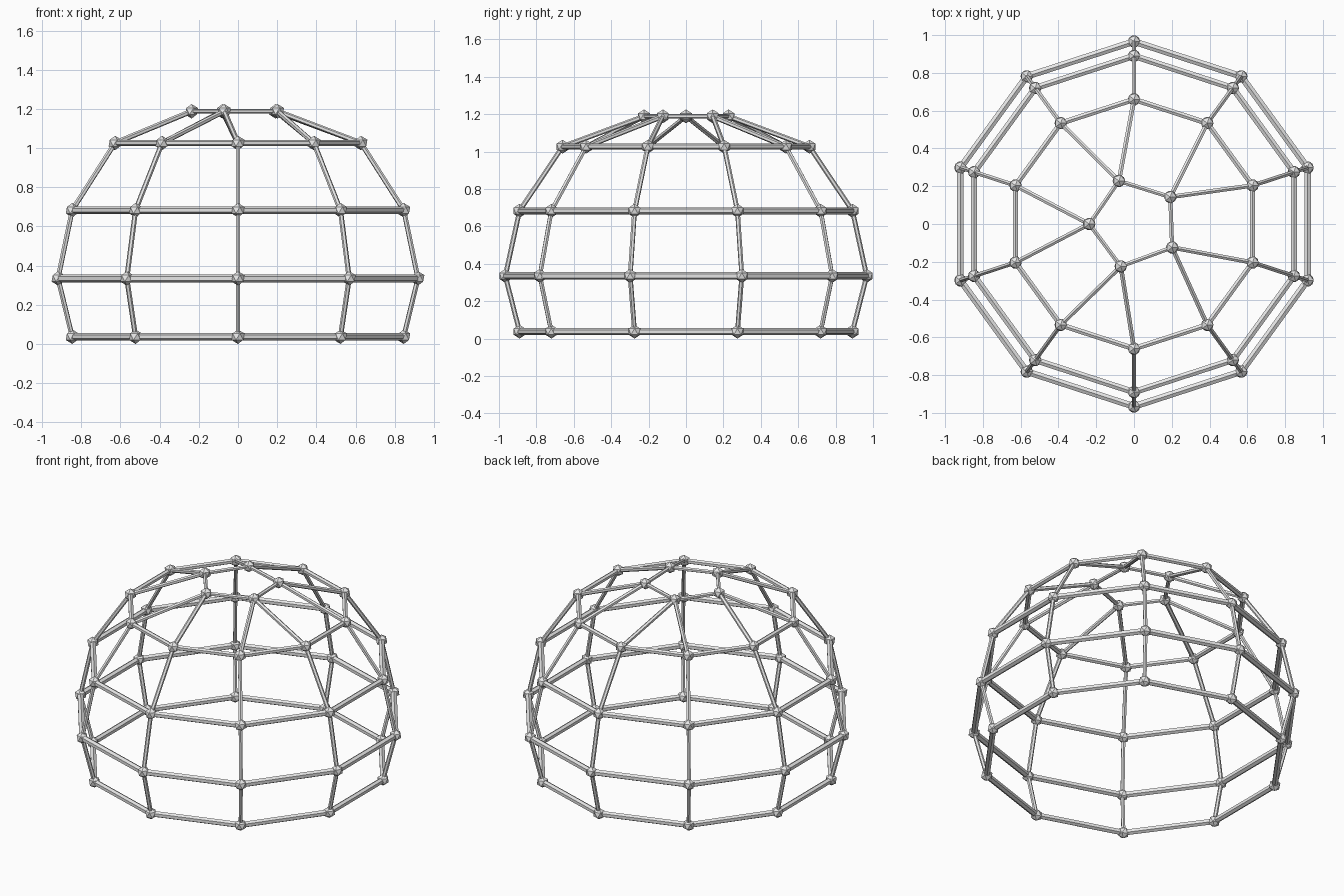
import bpy, bmesh, math
from mathutils import Vector, Matrix

if "Cube" in bpy.data.objects:
    bpy.data.objects.remove(bpy.data.objects["Cube"])

metal = bpy.data.materials.new("light grey metal")
metal.diffuse_color = (0.8, 0.8, 0.8, 1)
metal.use_nodes = True
metal.node_tree.nodes["Principled BSDF"].inputs["Base Color"].default_value = metal.diffuse_color


def finish(name, bm):
    mesh = bpy.data.meshes.new(name)
    bm.to_mesh(mesh)
    bm.free()
    mesh.materials.append(metal)
    obj = bpy.data.objects.new(name, mesh)
    bpy.context.collection.objects.link(obj)


def struts(name, pairs, radius):
    """Hexagonal bars between pairs of points."""
    bm = bmesh.new()
    for a, b in pairs:
        d = b - a
        m = Matrix.Translation((a + b) / 2) @ d.to_track_quat('Z', 'Y').to_matrix().to_4x4()
        bmesh.ops.create_cone(bm, cap_ends=True, segments=6, radius1=radius,
                              radius2=radius, depth=d.length, matrix=m)
    finish(name, bm)


def loop_pairs(pts):
    return [(p, pts[(i + 1) % len(pts)]) for i, p in enumerate(pts)]


# ten-sided rings: radius, height, strut radius
levels = [("base_ring", 0.89, 0.037, 0.019), ("widest_ring", 0.966, 0.335, 0.02),
          ("middle_ring", 0.89, 0.683, 0.019), ("upper_ring", 0.66, 1.026, 0.016)]
rings = []
for name, r, z, thick in levels:
    pts = [Vector((r * math.cos(math.radians(18 + 36 * i)),
                   r * math.sin(math.radians(18 + 36 * i)), z)) for i in range(10)]
    rings.append(pts)
    struts(name, loop_pairs(pts), thick)

# upright ribs between the rings
for k, name in enumerate(("lower_ribs", "middle_ribs", "upper_ribs")):
    struts(name, list(zip(rings[k], rings[k + 1])), 0.013)

# slightly uneven five-sided crown
crown = [Vector((x, y, 1.188)) for x, y in
         ((0.192, 0.143), (-0.08, 0.228), (-0.237, 0.0), (-0.07, -0.224), (0.202, -0.124))]
struts("crown_ring", loop_pairs(crown), 0.0125)

# two spokes from each crown joint to the upper ring
struts("crown_spokes", [(c, rings[3][2 * i + j]) for i, c in enumerate(crown) for j in (0, 1)], 0.0135)

# faceted ball joints
bm = bmesh.new()
for p in [p for ring in rings for p in ring] + crown:
    bmesh.ops.create_icosphere(bm, subdivisions=1, radius=0.037, matrix=Matrix.Translation(p))
finish("ball_joints", bm)
